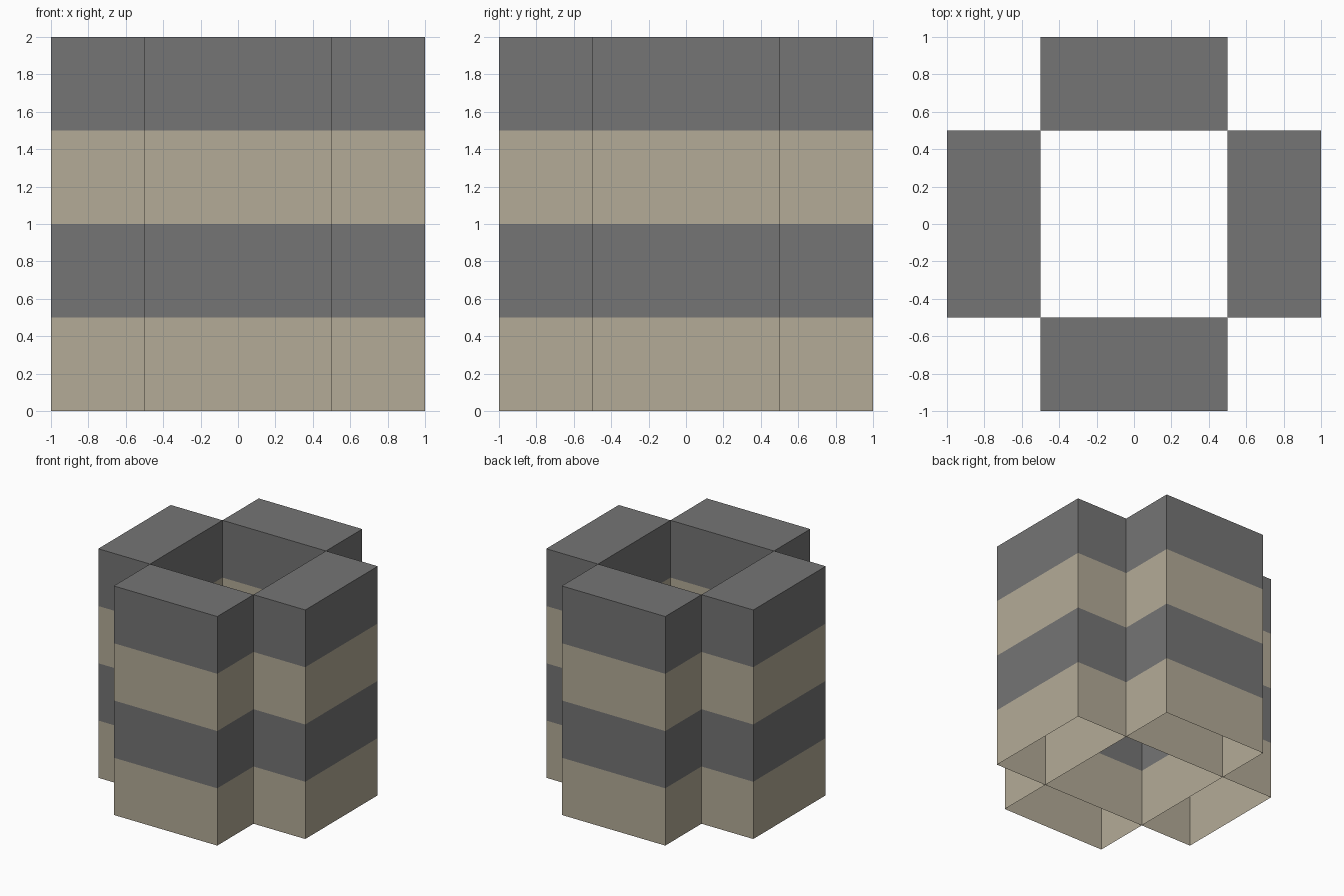
import bpy
import bmesh
import math
from mathutils import Matrix

if "Cube" in bpy.data.objects:
    bpy.data.objects.remove(bpy.data.objects["Cube"])


def make_material(name, rgb):
    mat = bpy.data.materials.new(name)
    mat.diffuse_color = (*rgb, 1)
    mat.use_nodes = True
    mat.node_tree.nodes["Principled BSDF"].inputs["Base Color"].default_value = mat.diffuse_color
    return mat


beige = make_material("beige", (0.456, 0.407, 0.309))
dark_grey = make_material("dark_grey", (0.178, 0.178, 0.178))

BANDS, BAND_HEIGHT = 4, 0.5


def banded_block(name, angle):
    """Hollow block, 1 wide and 0.5 deep, closed on top and open below."""
    corners = [(-0.5, -1), (0.5, -1), (0.5, -0.5), (-0.5, -0.5)]
    bm = bmesh.new()
    rings = [[bm.verts.new((x, y, i * BAND_HEIGHT)) for x, y in corners]
             for i in range(BANDS + 1)]
    # alternating colour bands
    for i in range(BANDS):
        low, high = rings[i], rings[i + 1]
        for j in range(4):
            k = (j + 1) % 4
            face = bm.faces.new((low[j], low[k], high[k], high[j]))
            face.material_index = i % 2
    # top
    bm.faces.new(rings[-1]).material_index = 1
    bm.transform(Matrix.Rotation(angle, 4, 'Z'))

    mesh = bpy.data.meshes.new(name)
    bm.to_mesh(mesh)
    bm.free()
    mesh.materials.append(beige)
    mesh.materials.append(dark_grey)
    bpy.context.collection.objects.link(bpy.data.objects.new(name, mesh))


# four blocks around the open central shaft
for n, side in enumerate(("front", "right", "back", "left")):
    banded_block(side + "_block", n * math.pi / 2)
